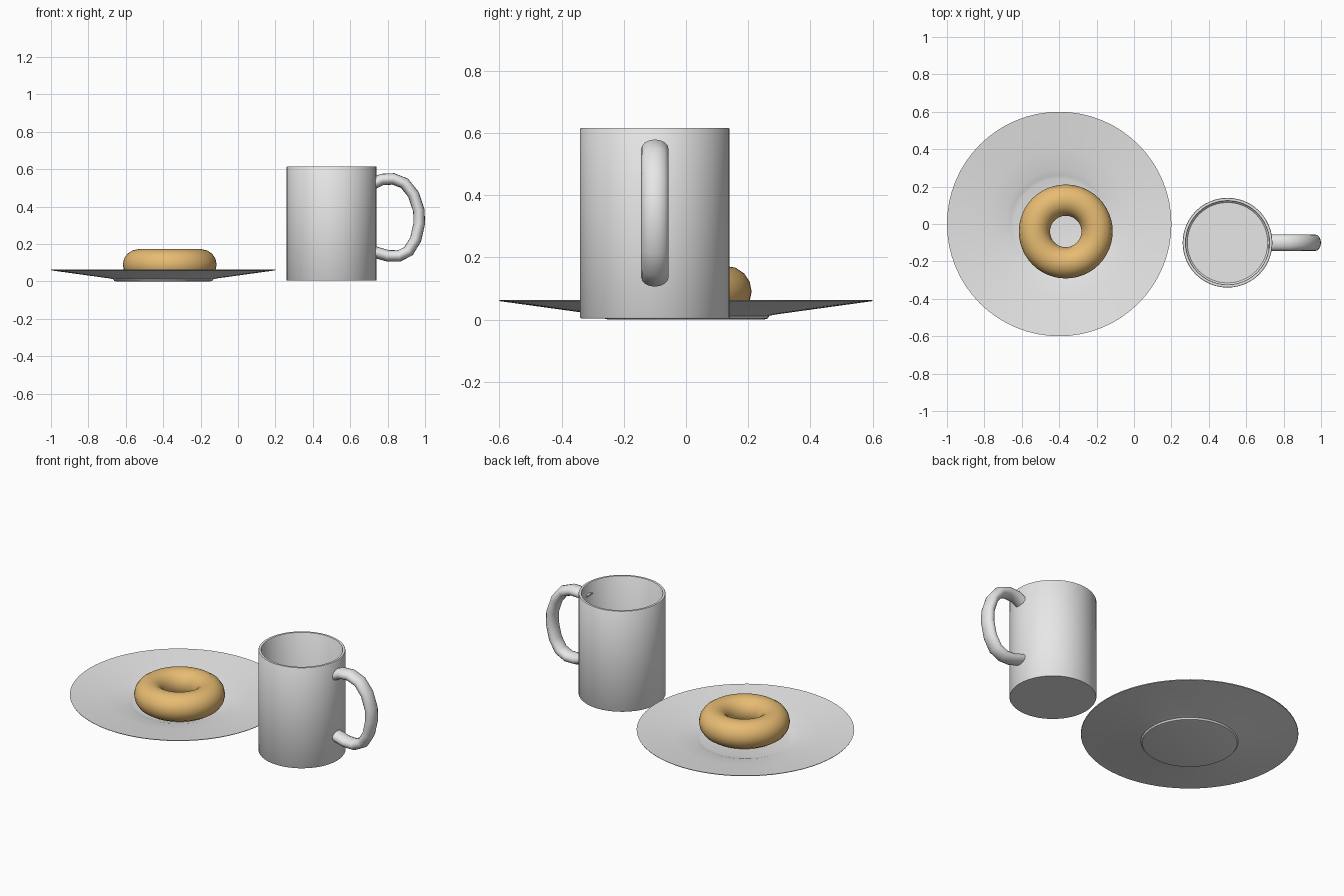
import bpy, bmesh, math
from mathutils import Vector

if "Cube" in bpy.data.objects:
    bpy.data.objects.remove(bpy.data.objects["Cube"])


def material(name, rgb):
    m = bpy.data.materials.new(name)
    m.diffuse_color = (*rgb, 1)
    m.use_nodes = True
    m.node_tree.nodes["Principled BSDF"].inputs["Base Color"].default_value = m.diffuse_color
    return m


ceramic = material("pale_ceramic", (0.8, 0.8, 0.8))
dough = material("golden_dough", (0.8, 0.5, 0.17))


def finish(name, bm, mat, angle=35):
    bmesh.ops.recalc_face_normals(bm, faces=bm.faces[:])
    me = bpy.data.meshes.new(name)
    bm.to_mesh(me)
    bm.free()
    me.materials.append(mat)
    ob = bpy.data.objects.new(name, me)
    bpy.context.collection.objects.link(ob)
    bpy.ops.object.select_all(action='DESELECT')
    ob.select_set(True)
    bpy.context.view_layer.objects.active = ob
    bpy.ops.object.shade_smooth_by_angle(angle=math.radians(angle))
    return ob


def skin(bm, rings, wrap=False):
    """Join successive closed rings of points with quads."""
    loops = [[bm.verts.new(p) for p in r] for r in rings]
    pairs = list(zip(loops, loops[1:]))
    if wrap:
        pairs.append((loops[-1], loops[0]))
    n = len(loops[0])
    for a, b in pairs:
        for i in range(n):
            j = (i + 1) % n
            bm.faces.new((a[i], a[j], b[j], b[i]))
    return loops


def lathe(name, centre, profile, mat, segs, wrap=False, angle=35):
    """Turn an (r, z) profile round a vertical axis; open ends are capped."""
    bm = bmesh.new()
    turn = [2 * math.pi * i / segs for i in range(segs)]
    loops = skin(bm, [[(centre[0] + r * math.cos(t), centre[1] + r * math.sin(t), z)
                       for t in turn] for r, z in profile], wrap)
    if not wrap:
        bm.faces.new(loops[0])
        bm.faces.new(loops[-1])
    return finish(name, bm, mat, angle)


# Shallow plate with a small raised foot
lathe("plate", (-0.4, 0), [
    (0.25, 0.0), (0.262, 0.003), (0.268, 0.012), (0.29, 0.0165), (0.598, 0.059),
    (0.6, 0.063), (0.40, 0.037), (0.29, 0.0215), (0.26, 0.012), (0.24, 0.006)],
    ceramic, 64)

# Ring doughnut
ring = [2 * math.pi * i / 16 for i in range(16)]
lathe("doughnut", (-0.365, -0.04),
      [(0.1675 + 0.0835 * math.cos(a), 0.09 + 0.0825 * math.sin(a)) for a in ring],
      dough, 48, wrap=True, angle=60)

# Straight-sided hollow mug
MUG = (0.5, -0.1)
lathe("mug", MUG, [
    (0.238, 0.004), (0.24, 0.007), (0.24, 0.612), (0.238, 0.615),
    (0.225, 0.615), (0.223, 0.612), (0.223, 0.03), (0.215, 0.022)],
    ceramic, 48)

# Handle: flattened oval section swept along a curved path in the xz plane
path = [(0.728, 0.525), (0.77, 0.545), (0.83, 0.548), (0.89, 0.525), (0.938, 0.465),
        (0.967, 0.38), (0.969, 0.31), (0.95, 0.225), (0.912, 0.162),
        (0.86, 0.136), (0.80, 0.137), (0.728, 0.158)]
pts = [Vector((x, MUG[1], z)) for x, z in path]
rings = []
for i, p in enumerate(pts):
    tangent = (pts[min(i + 1, len(pts) - 1)] - pts[max(i - 1, 0)]).normalized()
    side = Vector((0, 1, 0))
    out = tangent.cross(side)
    rings.append([p + out * 0.031 * math.cos(a) + side * 0.044 * math.sin(a) for a in ring])
bm = bmesh.new()
loops = skin(bm, rings)
bm.faces.new(loops[0])
bm.faces.new(loops[-1])
finish("mug_handle", bm, ceramic, 50)
